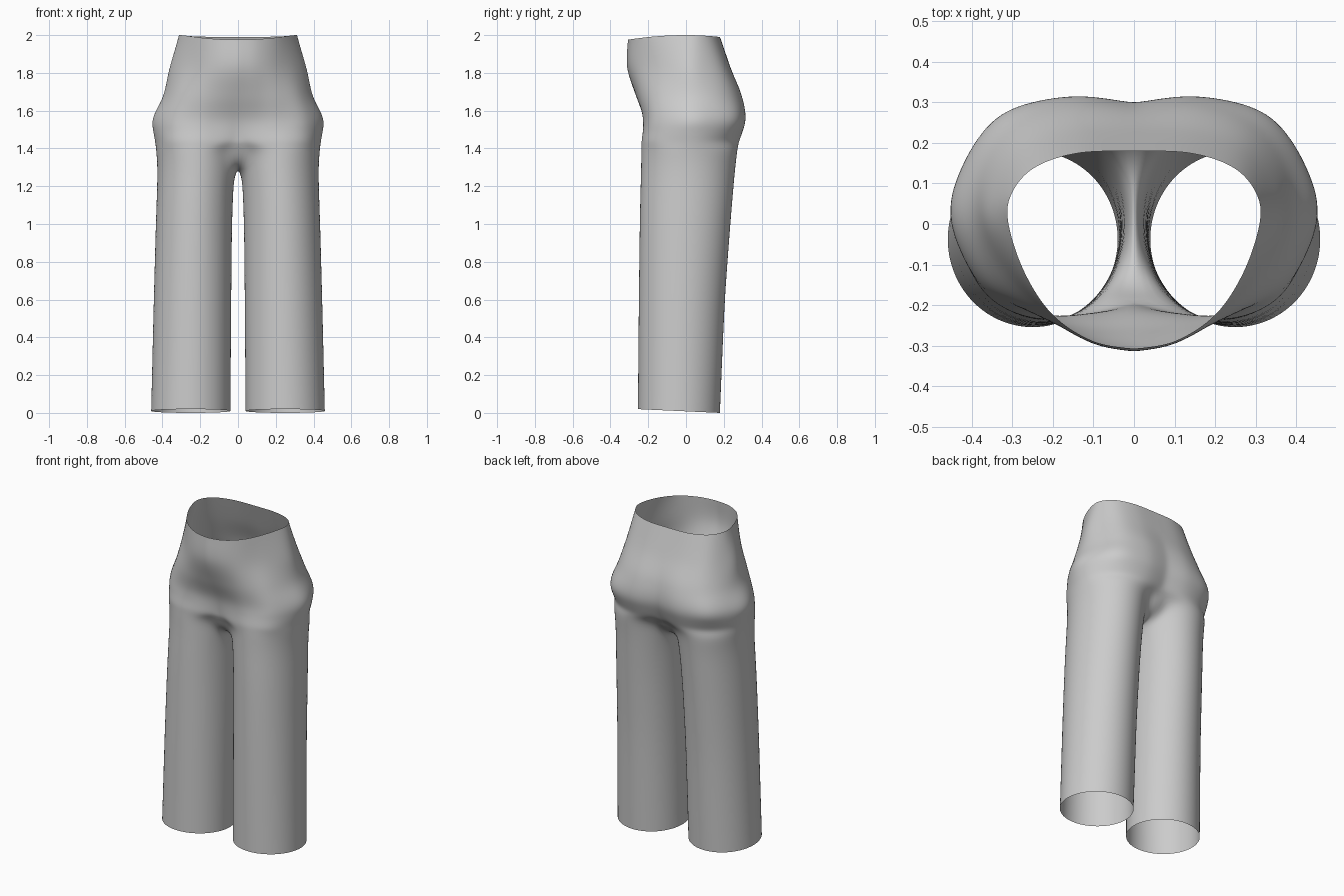
import bpy, bmesh, math
from mathutils import Vector

if "Cube" in bpy.data.objects:
    bpy.data.objects.remove(bpy.data.objects["Cube"])

OUT, INN = 36, 20           # columns around the outside / inside of one leg
SPREAD = math.radians(128)  # leg angle where the centre seam columns sit


def catmull(p, i, t):
    a, b = p[max(i - 1, 0)], p[i]
    c, d = p[i + 1], p[min(i + 2, len(p) - 1)]
    return 0.5 * (2 * b + (c - a) * t + (2 * a - 5 * b + 4 * c - d) * t * t
                  + (3 * b - a - 3 * c + d) * t ** 3)


def resample(pts, n):
    """Smooth curve through pts, split into n equal lengths."""
    fine = [catmull(pts, i, k / 20) for i in range(len(pts) - 1) for k in range(20)] + [pts[-1]]
    run = [0.0]
    for a, b in zip(fine, fine[1:]):
        run.append(run[-1] + (b - a).length)
    res, j = [], 0
    for k in range(n + 1):
        s = run[-1] * k / n
        while j < len(fine) - 2 and run[j + 1] < s:
            j += 1
        u = min(1, (s - run[j]) / (run[j + 1] - run[j]))
        res.append(fine[j].lerp(fine[j + 1], u))
    return res


# Half outlines of the seat, front centre -> side -> back centre
seat = [
    (1.43, [(0, -.195), (.1, -.222), (.24, -.237), (.37, -.175), (.438, 0), (.41, .13), (.3, .24), (.15, .28), (0, .25)]),
    (1.55, [(0, -.213), (.1, -.222), (.22, -.223), (.36, -.165), (.45, 0), (.425, .14), (.33, .27), (.16, .315), (0, .297)]),
    (1.68, [(0, -.265), (.1, -.262), (.22, -.235), (.33, -.155), (.394, 0), (.372, .14), (.29, .245), (.15, .293), (0, .287)]),
    (1.83, [(0, -.313), (.1, -.295), (.2, -.238), (.3, -.13), (.36, 0), (.34, .1), (.27, .19), (.15, .23), (0, .235)]),
    (2.0, [(0, -.308), (.1, -.29), (.2, -.225), (.27, -.12), (.31, 0), (.305, .07), (.25, .137), (.14, .175), (0, .18)]),
]
rings = [resample([Vector((x, y, z)) for x, y in pts], OUT) for z, pts in seat]
for v in rings[-1]:         # waistband dips at the front
    v.z -= .025 * (v.y / .31) ** 2 if v.y < 0 else .01 * (v.y / .18) ** 2

# Crotch seam on the centre line, back -> front (y, z)
crotch = [(.25, 1.43), (.215, 1.365), (.15, 1.315), (.06, 1.293), (-.03, 1.29), (-.11, 1.31), (-.165, 1.355), (-.195, 1.43)]
inner = resample([Vector((0, y, z)) for y, z in crotch], INN)
seam = rings[0] + inner[1:-1]

# Leg sections: height, inner x, outer x, front y, back y
leg = [Vector(r) for r in [
    (0, .04, .46, -.255, .18), (.6, .036, .446, -.25, .205), (1.0, .032, .435, -.245, .235),
    (1.2, .024, .428, -.241, .252), (1.3, .012, .426, -.239, .262), (1.43, .005, .438, -.237, .278)]]


def leg_point(ang, f, top):
    z = f * top
    i = max(k for k in range(len(leg) - 1) if leg[k][0] <= z)
    s = leg[i].lerp(leg[i + 1], (z - leg[i][0]) / (leg[i + 1][0] - leg[i][0]))
    x = (s[1] + s[2]) / 2 + (s[2] - s[1]) / 2 * math.cos(ang)
    y = (s[3] + s[4]) / 2 + (s[4] - s[3]) / 2 * math.sin(ang)
    return Vector((x, y, z + (1 - f) * .02 * (.18 - y) / .435))  # slanted hem


angles = [-SPREAD + 2 * SPREAD * k / OUT for k in range(OUT + 1)]
angles += [SPREAD + (2 * math.pi - 2 * SPREAD) * k / INN for k in range(1, INN)]

bm = bmesh.new()


def bridge(low, high, closed):
    n = len(low)
    for k in range(n if closed else n - 1):
        m = (k + 1) % n
        bm.faces.new((low[k], low[m], high[m], high[k]))


# Leg from hem to crotch
prev = None
for f in (0, .01, .15, .3, .45, .6, .7, .8, .87, .92, .955, .98, 1):
    pts = seam if f == 1 else [leg_point(a, f, s.z) for a, s in zip(angles, seam)]
    row = [bm.verts.new(p) for p in pts]
    if prev:
        bridge(prev, row, True)
    prev = row

# Seat from crotch to waist
prev = prev[:OUT + 1]
for i in range(len(rings) - 1):
    for t in (.2, .4, .6, .8, 1):
        row = [bm.verts.new(catmull([r[k] for r in rings], i, t)) for k in range(OUT + 1)]
        for v in (row[0], row[-1]):
            v.co.x = 0
        bridge(prev, row, False)
        prev = row

# Relax the area where leg and seat join
near = [v for v in bm.verts if 1.2 < v.co.z < 1.52 and v.co.x > 1e-4]
for _ in range(3):
    bmesh.ops.smooth_vert(bm, verts=near, factor=.4, use_axis_x=True, use_axis_y=True, use_axis_z=True)

mesh = bpy.data.meshes.new("trousers")
bm.to_mesh(mesh)
bm.free()
mesh.shade_smooth()
trousers = bpy.data.objects.new("trousers", mesh)
bpy.context.collection.objects.link(trousers)

mirror = trousers.modifiers.new("mirror", 'MIRROR')
mirror.merge_threshold = .0005
sub = trousers.modifiers.new("smooth", 'SUBSURF')
sub.levels = sub.render_levels = 1
